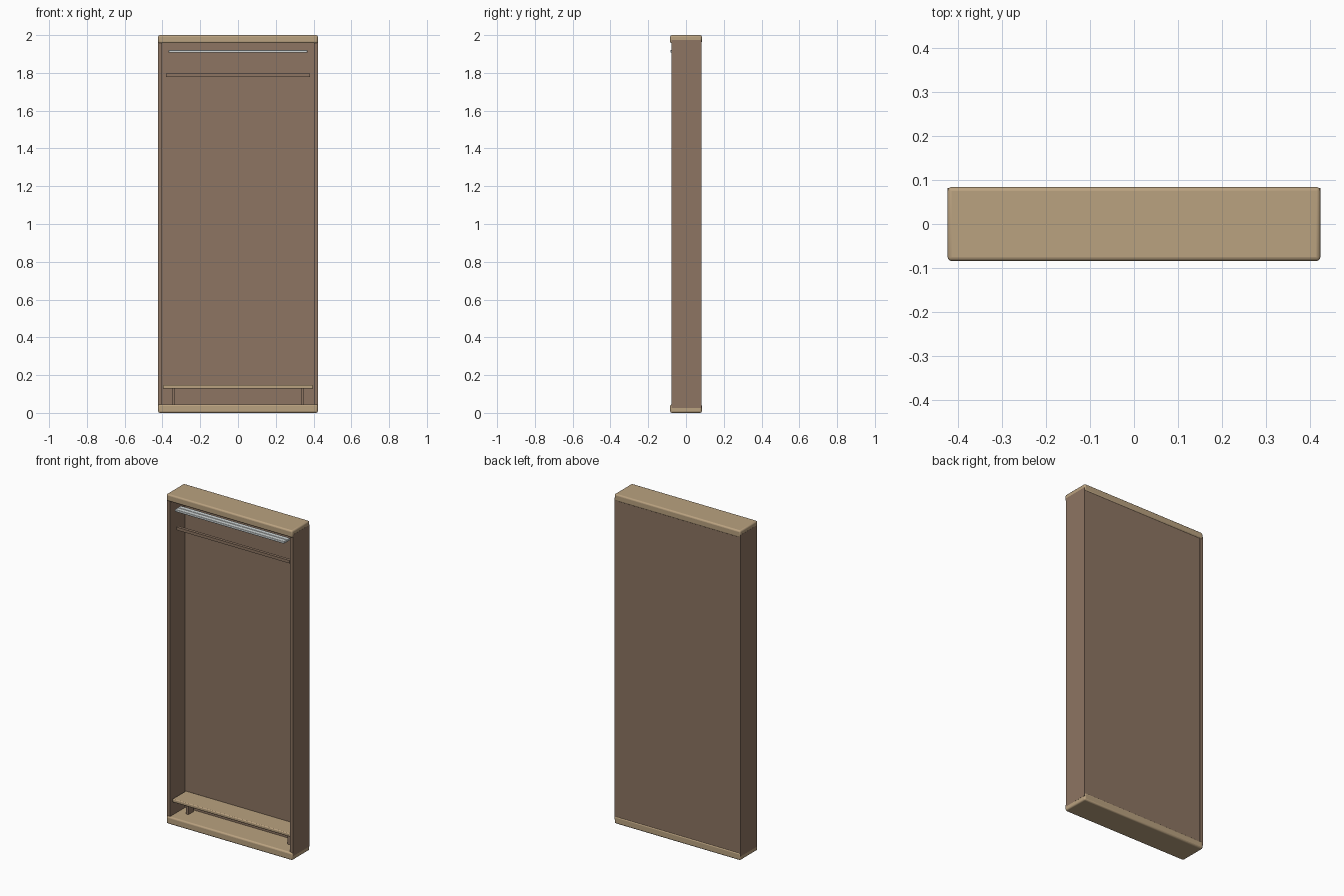
import bpy

if "Cube" in bpy.data.objects:
    bpy.data.objects.remove(bpy.data.objects["Cube"])


def material(name, rgb):
    m = bpy.data.materials.new(name)
    m.diffuse_color = (*rgb, 1.0)
    m.use_nodes = True
    m.node_tree.nodes["Principled BSDF"].inputs["Base Color"].default_value = m.diffuse_color
    return m


TAN = material("light_wood", (0.49, 0.36, 0.215))
BROWN = material("brown_wood", (0.266, 0.178, 0.122))
METAL = material("pale_metal", (0.62, 0.66, 0.66))


def box(name, xs, ys, zs, mat, bevel=0.0):
    """Box between the given limits, with optional rounded edges."""
    bpy.ops.mesh.primitive_cube_add(
        size=1, location=[(a + b) / 2 for a, b in (xs, ys, zs)])
    o = bpy.context.object
    o.name = name
    o.scale = [b - a for a, b in (xs, ys, zs)]
    bpy.ops.object.transform_apply(location=False, rotation=False, scale=True)
    o.data.materials.append(mat)
    if bevel:
        b = o.modifiers.new("rounded_edges", 'BEVEL')
        b.width = bevel
        b.segments = 3
        bpy.ops.object.shade_smooth_by_angle()
    return o


# Rounded top and bottom caps
W = 0.423
box("bottom_cap", (-W, W), (-0.084, 0.084), (0.0, 0.045), TAN, 0.009)
box("top_cap", (-W, W), (-0.084, 0.084), (1.957, 2.0), TAN, 0.009)

# Carcass: back panel and two side panels
box("back_panel", (-0.404, 0.404), (0.067, 0.081), (0.035, 1.965), BROWN)
for side, s in (("left", -1), ("right", 1)):
    xs = sorted((s * 0.402, s * 0.4235))
    box(side + "_panel", xs, (-0.076, 0.0815), (0.025, 1.975), BROWN)
    # Small feet that carry the low shelf
    box(side + "_shelf_foot", sorted((s * 0.333, s * 0.35)), (0.0, 0.05),
        (0.04, 0.13), BROWN)

# Low shelf and hanging rail
box("low_shelf", (-0.397, 0.397), (-0.063, 0.067), (0.128, 0.148), TAN, 0.005)
box("hanging_rail", (-0.38, 0.38), (-0.049, -0.031), (1.779, 1.797), BROWN)

# Pair of pale sliding tracks under the top cap
for name, y in (("front_track", -0.083), ("rear_track", -0.053)):
    box(name, (-0.367, 0.367), (y, y + 0.028), (1.907, 1.921), METAL, 0.003)
box("track_web", (-0.367, 0.367), (-0.058, -0.05), (1.909, 1.916), METAL)
